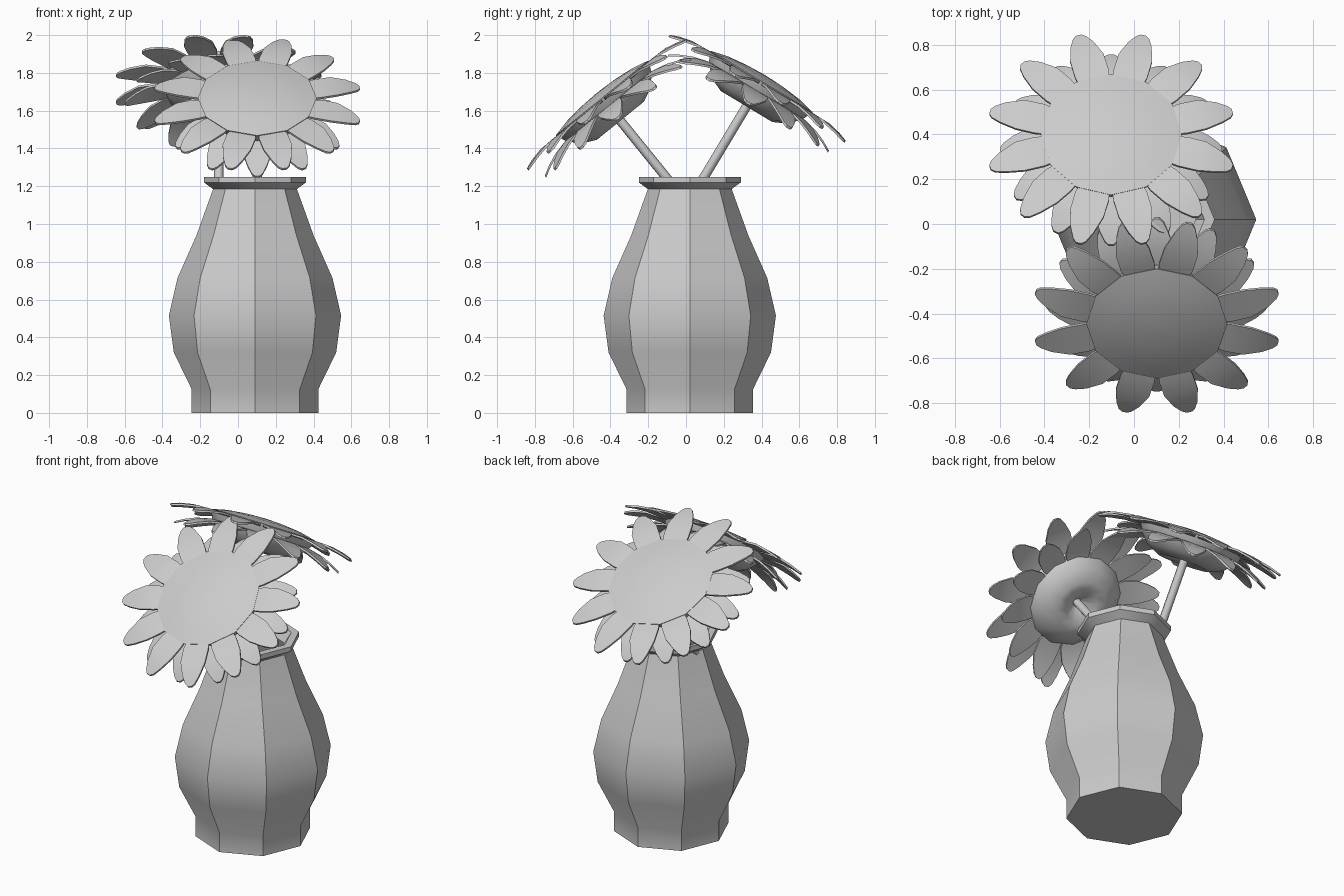
import bpy, bmesh, math
from mathutils import Matrix, Vector

if "Cube" in bpy.data.objects:
    bpy.data.objects.remove(bpy.data.objects["Cube"])


def finish(name, bm, matrix, angle):
    bmesh.ops.recalc_face_normals(bm, faces=bm.faces)
    me = bpy.data.meshes.new(name)
    bm.to_mesh(me)
    bm.free()
    ob = bpy.data.objects.new(name, me)
    bpy.context.collection.objects.link(ob)
    ob.matrix_world = matrix
    bpy.ops.object.select_all(action='DESELECT')
    ob.select_set(True)
    bpy.context.view_layer.objects.active = ob
    bpy.ops.object.shade_smooth_by_angle(angle=math.radians(angle))
    return ob


def lathe(name, profile, sides, matrix, angle=30):
    """Spin a (radius, height) profile around z; both ends are capped."""
    bm = bmesh.new()
    rings = []
    for r, z in profile:
        rings.append([bm.verts.new((r * math.cos(2 * math.pi * i / sides),
                                    r * math.sin(2 * math.pi * i / sides), z))
                      for i in range(sides)])
    for a, b in zip(rings, rings[1:]):
        for i in range(sides):
            j = (i + 1) % sides
            bm.faces.new((a[i], a[j], b[j], b[i]))
    bm.faces.new(rings[0])
    bm.faces.new(rings[-1])
    return finish(name, bm, matrix, angle)


def petals(name, shape, offset, matrix, count=12, thick=0.012):
    """Ring of thin petals from (radius, half width, height) stations."""
    bm = bmesh.new()
    for k in range(count):
        rot = Matrix.Rotation(math.radians(offset + 360 * k / count), 3, 'Z')
        rows = []
        for r, w, z in shape:
            rows.append([bm.verts.new(rot @ Vector((r, s * w, z + h)))
                         for s, h in ((-1, 0), (1, 0), (1, -thick), (-1, -thick))])
        for a, b in zip(rows, rows[1:]):
            for i in range(4):
                j = (i + 1) % 4
                bm.faces.new((a[i], a[j], b[j], b[i]))
        bm.faces.new(rows[0])
        bm.faces.new(rows[-1])
    return finish(name, bm, matrix, 30)


# Eight-sided hollow vase
lathe("vase", [(0.335, 0), (0.335, 0.125), (0.43, 0.32), (0.456, 0.515),
               (0.41, 0.715), (0.31, 0.94), (0.222, 1.185), (0.27, 1.22),
               (0.27, 1.25), (0.225, 1.25), (0.185, 1.185), (0.27, 0.94),
               (0.37, 0.715), (0.41, 0.515), (0.39, 0.32), (0.295, 0.125),
               (0.295, 0.05)],
      8, Matrix.Translation((0.09, 0.02, 0)))

# Flower head: domed face, rounded back with a hollow around the stem
HEAD = [(0.025, -0.09), (0.10, -0.15), (0.16, -0.155), (0.235, -0.12),
        (0.29, -0.06), (0.315, 0), (0.22, 0.022), (0.11, 0.034), (0.01, 0.038)]
FRONT_PETAL = [(0.24, 0.06, -0.01), (0.33, 0.078, -0.004), (0.42, 0.077, -0.006),
               (0.50, 0.053, -0.022), (0.545, 0.03, -0.036), (0.56, 0.012, -0.04)]
BACK_PETAL = [(0.22, 0.055, -0.05), (0.30, 0.075, -0.056), (0.38, 0.073, -0.075),
              (0.44, 0.052, -0.10), (0.48, 0.03, -0.122), (0.495, 0.012, -0.13)]

for label, centre, tilt in (("front", (0.102, -0.445, 1.667), 39),
                            ("back", (-0.102, 0.40, 1.755), -31)):
    m = Matrix.Translation(centre) @ Matrix.Rotation(math.radians(tilt), 4, 'X')
    lathe(label + "_flower_head", HEAD, 12, m, 35)
    petals(label + "_upper_petals", FRONT_PETAL, 15, m)
    petals(label + "_lower_petals", BACK_PETAL, 0, m)
    # Straight stem reaching down into the vase
    lathe(label + "_stem", [(0.025, -1.1), (0.025, -0.05)], 8, m, 50)
